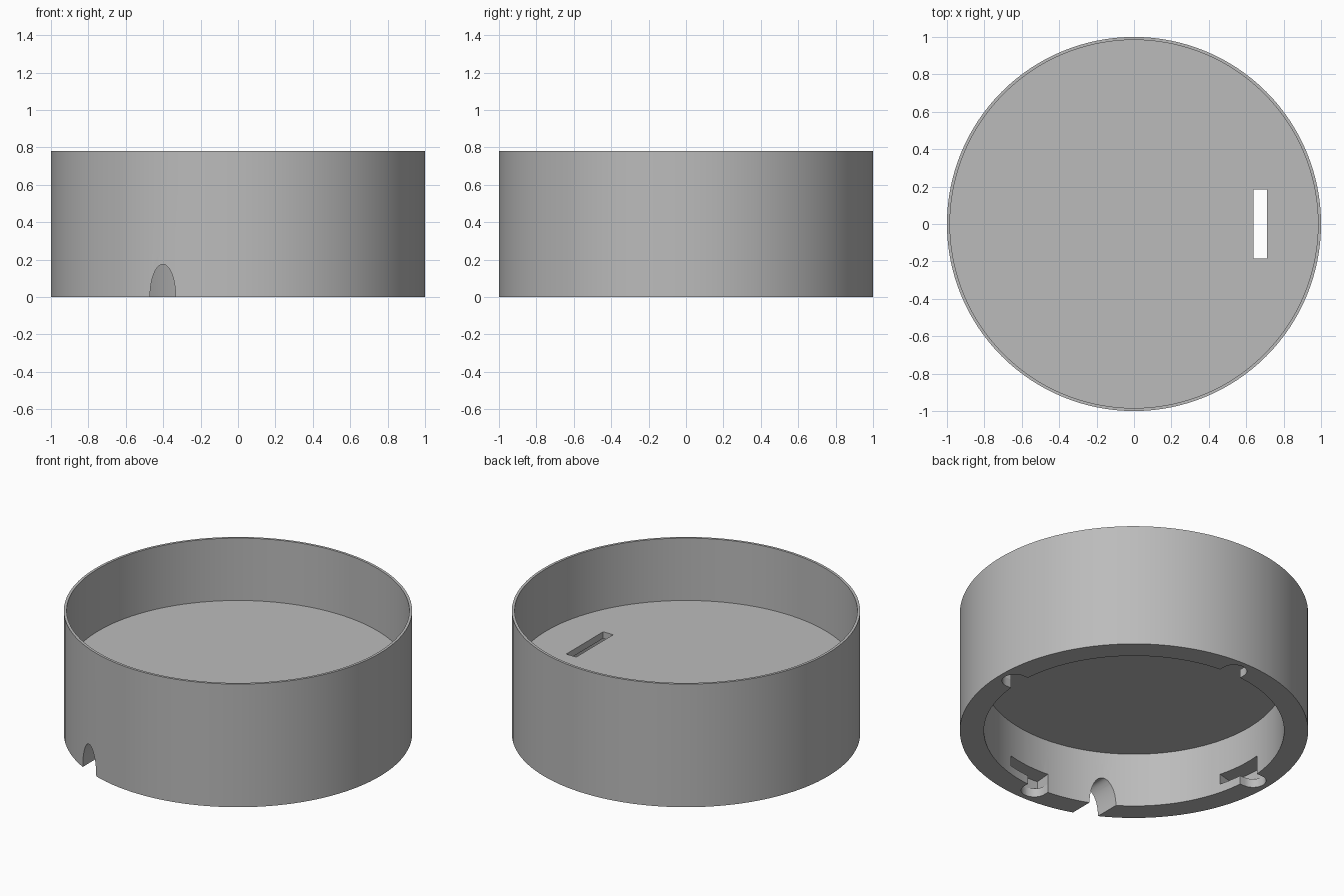
import bpy, bmesh
from math import sin, cos, pi, radians

if "Cube" in bpy.data.objects:
    bpy.data.objects.remove(bpy.data.objects["Cube"], do_unlink=True)

grey = bpy.data.materials.new("plain_grey")
grey.use_nodes = True
grey.diffuse_color = (0.5, 0.5, 0.5, 1)
grey.node_tree.nodes["Principled BSDF"].inputs["Base Color"].default_value = (0.5, 0.5, 0.5, 1)

SEGMENTS = 128
FLOOR_TOP, FLOOR_BOTTOM, HEIGHT = 0.385, 0.343, 0.78
RECESS_R, GROOVE_R = 0.862, 0.967


def add_object(name, bm):
    bmesh.ops.recalc_face_normals(bm, faces=bm.faces)
    mesh = bpy.data.meshes.new(name)
    bm.to_mesh(mesh)
    bm.free()
    mesh.materials.append(grey)
    obj = bpy.data.objects.new(name, mesh)
    bpy.context.collection.objects.link(obj)
    return obj


def lathe(name, profile):
    """Revolve an (r, z) outline that starts and ends on the axis."""
    bm = bmesh.new()
    verts = [bm.verts.new((r, 0, z)) for r, z in profile]
    edges = [bm.edges.new(pair) for pair in zip(verts, verts[1:])]
    bmesh.ops.spin(bm, geom=verts + edges, cent=(0, 0, 0), axis=(0, 0, 1),
                   angle=2 * pi, steps=SEGMENTS, use_duplicate=False)
    bmesh.ops.remove_doubles(bm, verts=bm.verts, dist=0.0001)
    return add_object(name, bm)


def prism(name, outline, offset):
    """Extrude a closed outline of 3D points along an offset."""
    bm = bmesh.new()
    face = bm.faces.new([bm.verts.new(p) for p in outline])
    new = bmesh.ops.extrude_face_region(bm, geom=[face], use_keep_orig=True)
    moved = [g for g in new["geom"] if isinstance(g, bmesh.types.BMVert)]
    bmesh.ops.translate(bm, verts=moved, vec=offset)
    return add_object(name, bm)


def cut(target, cutter):
    mod = target.modifiers.new("cut", 'BOOLEAN')
    mod.operation, mod.solver, mod.object = 'DIFFERENCE', 'EXACT', cutter
    bpy.context.view_layer.objects.active = target
    bpy.ops.object.modifier_apply(modifier=mod.name)
    bpy.data.objects.remove(cutter, do_unlink=True)


def arc(radius, start, end, steps):
    angles = [start + (end - start) * i / steps for i in range(steps + 1)]
    return [(radius * cos(a), radius * sin(a)) for a in angles]


# Round housing: thin upper wall, floor disc, thick lower ring
housing = lathe("housing", [
    (0, FLOOR_BOTTOM), (RECESS_R, FLOOR_BOTTOM), (RECESS_R, 0), (1, 0),
    (1, HEIGHT), (0.984, HEIGHT), (0.984, FLOOR_TOP), (0, FLOOR_TOP)])

# Rectangular slot through the floor
cut(housing, prism("floor_slot", [(x, y, 0.3) for x, y in
    ((0.64, -0.185), (0.71, -0.185), (0.71, 0.185), (0.64, 0.185))], (0, 0, 0.2)))

# Arched cable opening in the lower front
arch = [(-0.402 + 0.0685 * c, -1.2, 0.175 * s) for c, s in arc(1, 0, pi, 24)]
arch = [(arch[0][0], -1.2, -0.1)] + arch + [(arch[-1][0], -1.2, -0.1)]
cut(housing, prism("cable_opening", arch, (0, 0.6, 0)))

# Four twist-lock recesses: rounded entry notch plus a sideways groove
half = 0.075
for k in range(4):
    turn = k * pi / 2
    entry = [(0.78, -half)] + [(GROOVE_R - half + x, y)
                               for x, y in arc(half, -pi / 2, pi / 2, 16)] + [(0.78, half)]
    groove = arc(GROOVE_R, radians(-5), radians(15), 12) + arc(0.8, radians(15), radians(-5), 12)
    for name, shape, low in (("entry_notch", entry, -0.1), ("lock_groove", groove, 0.055)):
        cutter = prism(name, [(x, y, low) for x, y in shape], (0, 0, 0.12 - low))
        cutter.rotation_euler.z = turn
        bpy.context.view_layer.update()
        cut(housing, cutter)

# Smooth round walls with crisp edges
bpy.ops.object.select_all(action='DESELECT')
housing.select_set(True)
bpy.context.view_layer.objects.active = housing
bpy.ops.object.shade_smooth_by_angle(angle=radians(30))
